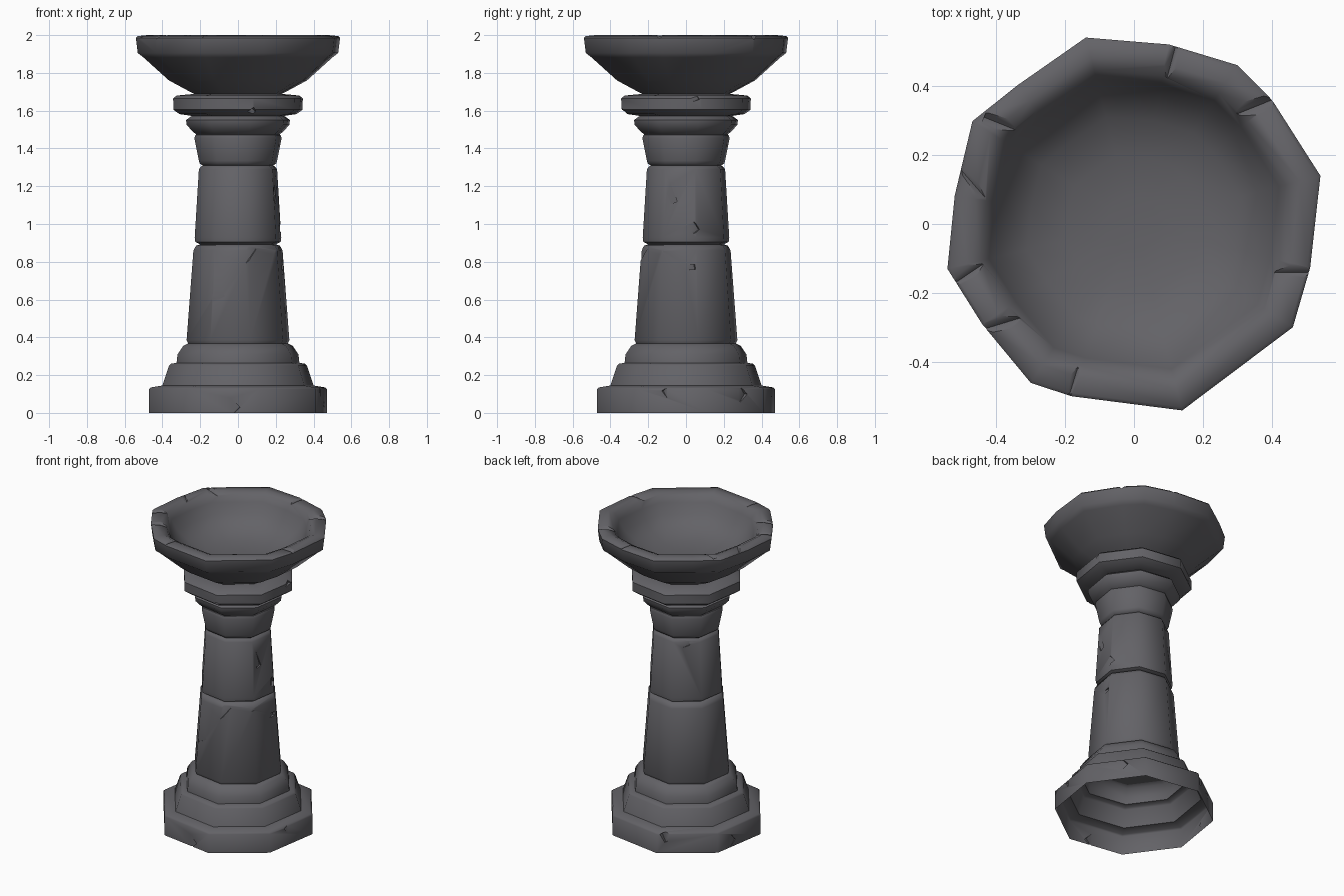
import bpy, bmesh, math
from mathutils import Matrix

if "Cube" in bpy.data.objects:
    bpy.data.objects.remove(bpy.data.objects["Cube"])

stone = bpy.data.materials.new("dark grey stone")
stone.diffuse_color = (0.125, 0.123, 0.135, 1)
stone.use_nodes = True
stone.node_tree.nodes["Principled BSDF"].inputs["Base Color"].default_value = stone.diffuse_color

# Outlines as (angle in degrees, radius factor); factor 1 = half width in front view
OCT = [(13.5 + 45 * k, 1 / math.cos(math.radians(13.5))) for k in range(8)]
RIM = [(14.5, .558), (42, .538), (57, .549), (79, .53), (104.5, .558), (130, .525),
       (147.5, .555), (171, .526), (193.5, .556), (213.5, .527), (237, .549),
       (250, .531), (284.5, .558), (327, .549), (346, .526)]
RIM = [(a, r / .54) for a, r in RIM]


def stack(name, outline, profile):
    """Closed solid made of stacked outlines, profile is (half width, z)."""
    bm = bmesh.new()
    rings = []
    for r, z in profile:
        rings.append([bm.verts.new((r * f * math.cos(math.radians(a)),
                                    r * f * math.sin(math.radians(a)), z))
                      for a, f in outline])
    n = len(outline)
    for lo, hi in zip(rings, rings[1:]):
        for i in range(n):
            bm.faces.new((lo[i], lo[(i + 1) % n], hi[(i + 1) % n], hi[i]))
    bm.faces.new(rings[0][::-1])
    bm.faces.new(rings[-1])
    bmesh.ops.recalc_face_normals(bm, faces=bm.faces)
    me = bpy.data.meshes.new(name)
    bm.to_mesh(me)
    bm.free()
    ob = bpy.data.objects.new(name, me)
    bpy.context.collection.objects.link(ob)
    me.materials.append(stone)
    return ob


def carve(ob, chips):
    """Cut chips: (azimuth, distance, z, (radial, across, up), turn about radial, tilt)."""
    bm = bmesh.new()
    for az, d, z, size, turn, tilt in chips:
        m = (Matrix.Rotation(math.radians(az), 4, 'Z') @ Matrix.Translation((d, 0, z))
             @ Matrix.Rotation(math.radians(tilt), 4, 'Z')
             @ Matrix.Rotation(math.radians(turn), 4, 'X')
             @ Matrix.Diagonal((*size, 1)))
        bmesh.ops.create_cube(bm, size=1, matrix=m)
    me = bpy.data.meshes.new("chip_cutter")
    bm.to_mesh(me)
    bm.free()
    me.materials.append(stone)
    cutter = bpy.data.objects.new("chip_cutter", me)
    bpy.context.collection.objects.link(cutter)
    mod = ob.modifiers.new("chips", 'BOOLEAN')
    mod.operation, mod.object, mod.solver = 'DIFFERENCE', cutter, 'EXACT'
    mod.use_self = True
    bpy.context.view_layer.objects.active = ob
    bpy.ops.object.modifier_apply(modifier="chips")
    bpy.data.objects.remove(cutter)


# Stepped base, hollow underneath
base = stack("base", OCT, [(.47, 0), (.47, .125), (.46, .135), (.40, .145), (.365, .25),
                           (.355, .26), (.325, .265), (.32, .31), (.29, .355), (.26, .37)])
carve(base, [(262, .50, .03, (.09, .12, .12), 45, 15), (348, .50, .10, (.09, .07, .09), 35, -25),
             (298, .50, .13, (.08, .12, .06), 30, 15), (40, .49, .11, (.09, .06, .09), 45, 15),
             (112, .50, .12, (.08, .10, .06), 25, -15), (160, .50, .06, (.08, .08, .12), 40, 20),
             (205, .50, .13, (.08, .12, .05), 20, 15)])
bm = bmesh.new()
bm.from_mesh(base.data)
under = [f for f in bm.faces if all(v.co.z < .001 for v in f.verts)]
bmesh.ops.delete(bm, geom=under, context='FACES')
bm.to_mesh(base.data)
bm.free()

# Two shaft blocks
lower = stack("lower_shaft", OCT, [(.262, .365), (.272, .385), (.236, .86), (.222, .885), (.20, .892)])
carve(lower, [(246, .28, .62, (.06, .07, .04), 25, 15), (284, .265, .84, (.06, .05, .14), -40, 20),
              (310, .27, .86, (.07, .16, .07), 15, 5), (5, .26, .77, (.06, .06, .025), 5, 10)])
upper = stack("upper_shaft", OCT, [(.20, .892), (.226, .905), (.229, .93), (.207, 1.29),
                                   (.195, 1.305), (.18, 1.312)])
carve(upper, [(340, .235, 1.16, (.06, .035, .10), 20, 20), (12, .25, .98, (.06, .04, .05), 35, 15),
              (120, .23, 1.28, (.06, .09, .05), 20, 15)])

# Flared neck and two collars
stack("neck", OCT, [(.18, 1.305), (.202, 1.32), (.207, 1.335), (.231, 1.455), (.225, 1.472), (.20, 1.48)])
stack("small_collar", OCT, [(.21, 1.465), (.24, 1.49), (.272, 1.525), (.275, 1.55), (.255, 1.565), (.22, 1.59)])
collar = stack("large_collar", OCT, [(.23, 1.57), (.31, 1.582), (.342, 1.605), (.343, 1.665),
                                     (.325, 1.68), (.22, 1.69)])
carve(collar, [(282, .35, 1.59, (.05, .05, .03), 40, 10), (5, .36, 1.66, (.05, .08, .03), 20, 10),
               (130, .355, 1.60, (.05, .06, .03), 35, 10)])

# Bowl with rounded rim
bowl = stack("bowl", RIM, [(.20, 1.675), (.235, 1.69), (.365, 1.76), (.50, 1.882), (.53, 1.905),
                           (.54, 1.985), (.53, 1.995), (.48, 2.0), (.445, 1.985), (.42, 1.945),
                           (.385, 1.88), (.31, 1.82), (.20, 1.785), (.08, 1.775)])
carve(bowl, [(77, .49, 2.0, (.16, .025, .025), 45, -2), (44, .49, 2.0, (.16, .035, .035), 45, -22),
             (143, .48, 2.0, (.11, .03, .03), 45, 15), (343, .48, 2.0, (.14, .028, .028), 45, 17),
             (217, .48, 2.0, (.12, .03, .03), 45, -20), (249, .49, 2.0, (.14, .018, .018), 45, 4),
             (166, .48, 2.0, (.14, .018, .018), 45, -35), (196, .48, 2.0, (.14, .025, .025), 45, 18)])

# Smooth shading with crisp block edges
for ob in bpy.context.collection.objects:
    bpy.ops.object.select_all(action='DESELECT')
    ob.select_set(True)
    bpy.context.view_layer.objects.active = ob
    bpy.ops.object.shade_smooth_by_angle(angle=math.radians(47))
